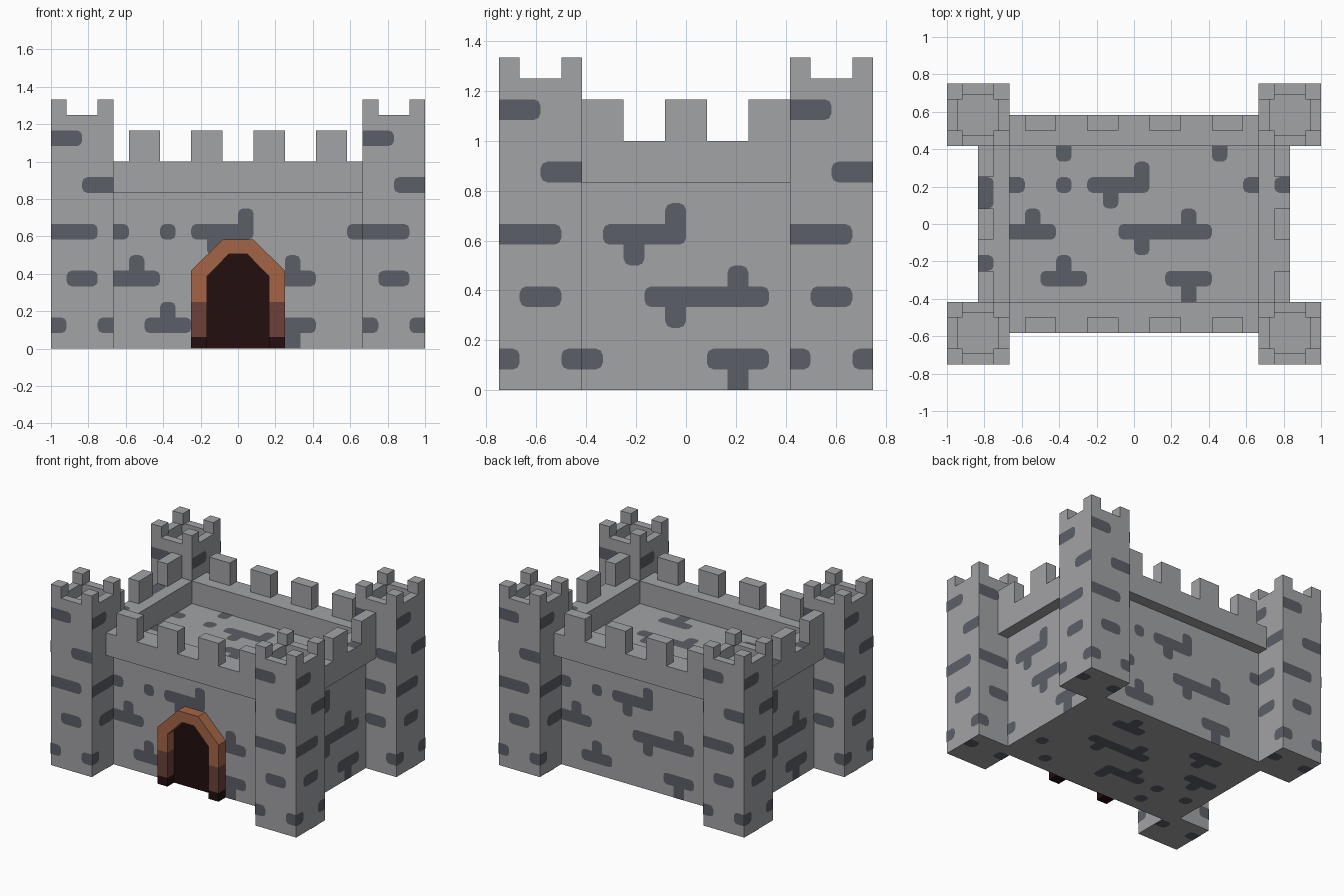
import bpy, bmesh
from mathutils import Vector as V

if "Cube" in bpy.data.objects:
    bpy.data.objects.remove(bpy.data.objects["Cube"])


def material(name, rgb):
    m = bpy.data.materials.new(name)
    lin = [((c / 255 + 0.055) / 1.055) ** 2.4 for c in rgb]
    m.diffuse_color = (*lin, 1)
    m.use_nodes = True
    m.node_tree.nodes["Principled BSDF"].inputs["Base Color"].default_value = m.diffuse_color
    return m


STONE = material("light_stone", (162, 163, 166))
DARK = material("dark_stone", (92, 95, 103))
WOOD = material("orange_wood", (164, 101, 70))
WOOD_LOW = material("brown_wood", (108, 65, 56))
SHADOW = material("gateway_black", (34, 14, 13))


def finish(bm, name, mat):
    me = bpy.data.meshes.new(name)
    bm.to_mesh(me)
    bm.free()
    me.materials.append(mat)
    ob = bpy.data.objects.new(name, me)
    bpy.context.collection.objects.link(ob)
    return ob


def add_box(bm, x0, x1, y0, y1, z0, z1):
    vs = bmesh.ops.create_cube(bm, size=1)["verts"]
    for v in vs:
        v.co = V((x1 if v.co.x > 0 else x0, y1 if v.co.y > 0 else y0, z1 if v.co.z > 0 else z0))
    return vs


def boxes(name, mat, *dims):
    bm = bmesh.new()
    for d in dims:
        add_box(bm, *d)
    return finish(bm, name, mat)


def prism(name, mat, outline, y0, y1):
    """Outline in x and z, extruded from y0 to y1."""
    bm = bmesh.new()
    f = bm.faces.new([bm.verts.new((x, y0, z)) for x, z in outline])
    ext = bmesh.ops.extrude_face_region(bm, geom=[f])["geom"]
    bmesh.ops.translate(bm, vec=(0, y1 - y0, 0), verts=[e for e in ext if isinstance(e, bmesh.types.BMVert)])
    bmesh.ops.recalc_face_normals(bm, faces=bm.faces)
    return finish(bm, name, mat)


def add_patches(bm, rects, origin, u, v, crop, shift=0):
    """Rounded flat patches on a wall; corners on the cropped border stay square."""
    o, u, v = V(origin), V(u), V(v)
    o = o + u.cross(v) * 0.002
    a0, b0, a1, b1 = crop
    for r in rects:
        p0, q0, p1, q1 = max(r[0] + shift, a0), max(r[1], b0), min(r[2] + shift, a1), min(r[3], b1)
        if p1 - p0 < 0.01 or q1 - q0 < 0.01:
            continue
        pts = []
        for p, q, sp, sq in ((p0, q0, 1, 1), (p1, q0, -1, 1), (p1, q1, -1, -1), (p0, q1, 1, -1)):
            if min(abs(p - a0), abs(p - a1), abs(q - b0), abs(q - b1)) < 0.005:
                pts.append((p, q))
                continue
            c = 0.027
            arc = [(0, c), (c * 0.3, c * 0.3), (c, 0)]
            if sp * sq < 0:
                arc.reverse()
            pts += [(p + sp * a, q + sq * b) for a, b in arc]
        bm.faces.new([bm.verts.new(o + u * a + v * b) for a, b in pts])


# Stone patterns, in twelfths of a unit: left, bottom, right, top
def twelfths(rows):
    return [[n / 12 for n in r] for r in rows]


WALL = twelfths([
    (-8, 7, -7, 8), (-5, 7, -4, 8), (-3, 7, 1, 8), (0, 7.3, 1, 9), (-2, 6, -1, 7.7), (7, 7, 8, 8),
    (-8, 4, -5, 5), (-7, 4.3, -6, 6), (-1, 4, 5, 5), (3, 4.3, 4, 6), (0, 3, 1, 4.7),
    (-6, 1, -3, 2), (-5, 1.3, -4, 3), (2, 1, 5, 2), (3, 0, 4, 1.7)])
FLOOR_EXTRA = twelfths([(-5, 9, -4, 10), (5, 9, 6, 10)])
TOWER = twelfths([
    (0, 13, 2, 14), (2, 10, 4, 11), (0, 7, 3, 8), (1, 4, 3, 5), (0, 1, 1, 2), (3, 1, 4, 2)])

T = 1 / 12
X, Y, Z = (1, 0, 0), (0, 1, 0), (0, 0, 1)
NX, NY = (-1, 0, 0), (0, -1, 0)

# Corner towers with sunken roofs, corner merlons and stone patches
S = 4 * T
for sx, side in ((-1, "left"), (1, "right")):
    for sy, end in ((-1, "front"), (1, "back")):
        cx, cy = sx * 10 * T, sy * 7 * T
        x0, x1, y0, y1 = cx - 2 * T, cx + 2 * T, cy - 2 * T, cy + 2 * T
        bm = bmesh.new()
        add_box(bm, x0, x1, y0, y1, 0, 15 * T)
        bm.normal_update()
        top = [f for f in bm.faces if f.normal.z > 0.9]
        bmesh.ops.inset_region(bm, faces=top, thickness=T)
        ext = bmesh.ops.extrude_face_region(bm, geom=top)["geom"]
        bmesh.ops.translate(bm, vec=(0, 0, -T), verts=[e for e in ext if isinstance(e, bmesh.types.BMVert)])
        bmesh.ops.delete(bm, geom=[f for f in top if f.is_valid], context='FACES_ONLY')
        bmesh.ops.recalc_face_normals(bm, faces=bm.faces)
        for mx in (x0, x1 - T):
            for my in (y0, y1 - T):
                add_box(bm, mx, mx + T, my, my + T, 15 * T, 16 * T)
        finish(bm, f"{end}_{side}_tower", STONE)
        bm = bmesh.new()
        crop = (0, 0, S, 15 * T)
        for origin, u in (((x0, y0, 0), X), ((x1, y0, 0), Y), ((x1, y1, 0), NX), ((x0, y1, 0), NY)):
            add_patches(bm, TOWER, origin, u, Z, crop)
        add_patches(bm, TOWER, (x0, y1, 0), X, NY, (0, 0, S, S))
        finish(bm, f"{end}_{side}_tower_patches", DARK)

# Keep body, its top is the courtyard floor
boxes("keep_body", STONE, (-9 * T, 9 * T, -6 * T, 6 * T, 0, 10 * T))
bm = bmesh.new()
h = 10 * T
for origin, u, half, shift in (((0, -6 * T, 0), X, 8 * T, 0), ((0, 6 * T, 0), NX, 8 * T, 0),
                               ((9 * T, 0, 0), Y, 5 * T, -T), ((-9 * T, 0, 0), NY, 5 * T, -T)):
    add_patches(bm, WALL, origin, u, Z, (-half, 0, half, h), shift)
add_patches(bm, WALL + FLOOR_EXTRA, (0, -5 * T, h), X, Y, (-8 * T, 0, 8 * T, h))
add_patches(bm, WALL + FLOOR_EXTRA, (0, 5 * T, 0), X, NY, (-9 * T, -T, 9 * T, 11 * T))
finish(bm, "keep_patches", DARK)

# Overhanging parapets with merlons along the outer edge
for s, end in ((-1, "front"), (1, "back")):
    ya, yb, ym = sorted((s * 5 * T, s * 7 * T)), None, sorted((s * 6 * T, s * 7 * T))
    boxes(f"{end}_parapet", STONE, (-8 * T, 8 * T, *ya, 10 * T, 12 * T),
          *[(x * T, (x + 2) * T, *ym, 12 * T, 14 * T) for x in (-7, -3, 1, 5)])
for s, side in ((-1, "left"), (1, "right")):
    xa, xm = sorted((s * 8 * T, s * 10 * T)), sorted((s * 9 * T, s * 10 * T))
    boxes(f"{side}_parapet", STONE, (*xa, -5 * T, 5 * T, 10 * T, 12 * T),
          *[(*xm, y * T, (y + 2) * T, 12 * T, 14 * T) for y in (-5, -1, 3)])

# Patches on the side parapet tops
bm = bmesh.new()
add_patches(bm, twelfths([(-10, 1, -9, 3), (-10, -3, -9, -2), (9, 2, 10, 3)]),
            (0, 0, 12 * T), X, Y, (-10 * T, -5 * T, 10 * T, 5 * T))
finish(bm, "parapet_patches", DARK)

# Gate frame: angled arch, brown jambs, black feet
arch = [(0.25, 0.25), (0.25, 0.417), (0.083, 0.583)]
inner = [(0.05, 0.505), (0.167, 0.385), (0.167, 0.25)]


def mirrored(pts):
    return [(-x, z) for x, z in reversed(pts)]


prism("gate_arch", WOOD, arch + mirrored(arch) + mirrored(inner) + inner, -7 * T, -6 * T)
for name, mat, z0, z1 in (("gate_jambs", WOOD_LOW, 0.063, 0.25), ("gate_feet", SHADOW, 0, 0.063)):
    boxes(name, mat, *[(min(s * 0.167, s * 0.25), max(s * 0.167, s * 0.25), -7 * T, -6 * T, z0, z1)
                       for s in (-1, 1)])

# Dark gateway panel
opening = [(0.167, 0), (0.167, 0.385), (0.05, 0.505)]
prism("gateway", SHADOW, opening + mirrored(opening), -0.506, -0.5)
